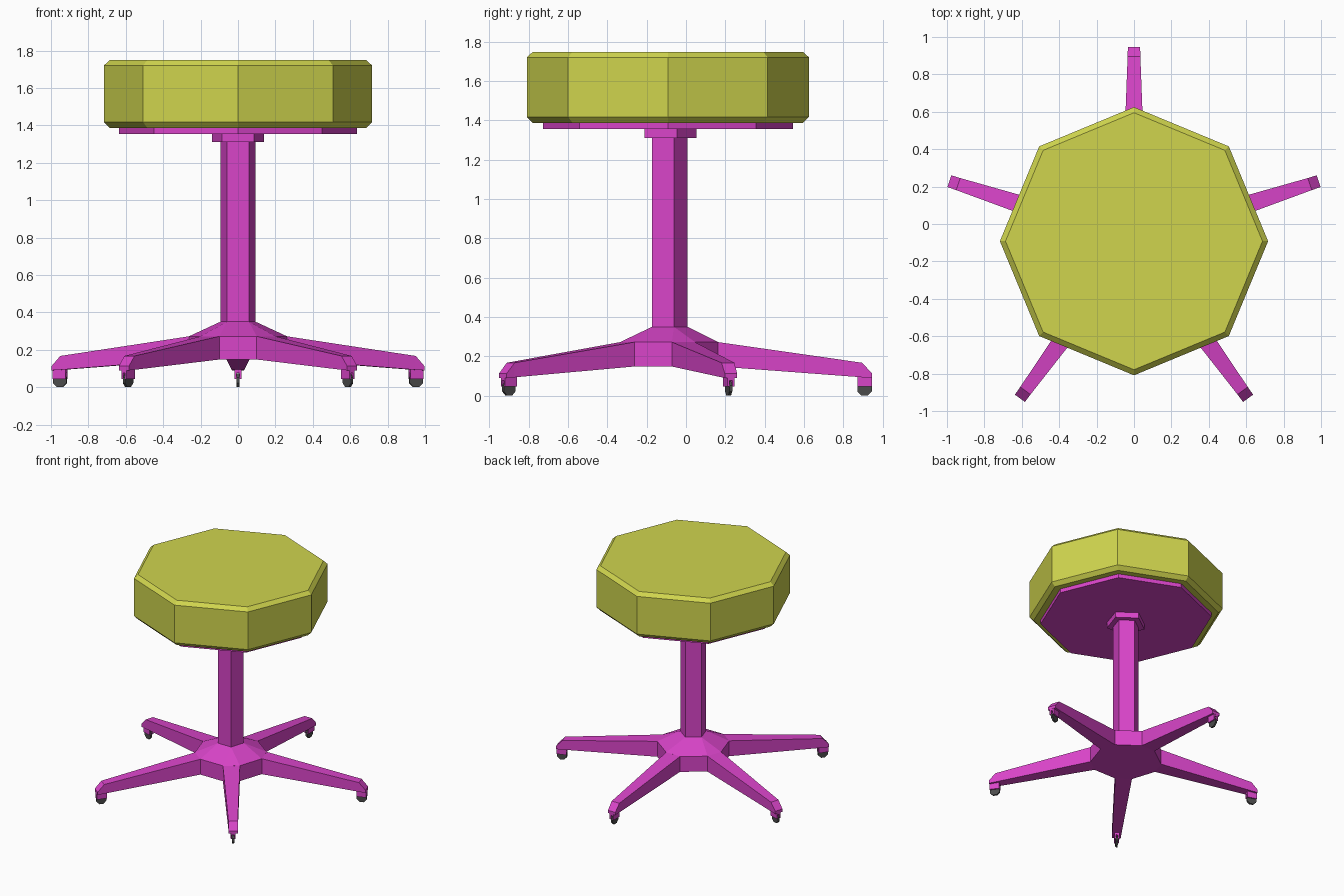
import bpy, bmesh
from math import sin, cos, pi, radians
from mathutils import Matrix, Vector

cube = bpy.data.objects.get("Cube")
if cube:
    bpy.data.objects.remove(cube, do_unlink=True)

CENTRE_Y = -0.092
LEGS = 5


def material(name, rgb):
    m = bpy.data.materials.new(name)
    m.use_nodes = True
    m.diffuse_color = (*rgb, 1)
    m.node_tree.nodes["Principled BSDF"].inputs["Base Color"].default_value = (*rgb, 1)
    return m


yellow = material("olive yellow", (0.63, 0.665, 0.076))
magenta = material("magenta", (0.69, 0.058, 0.58))
grey = material("dark grey", (0.07, 0.07, 0.07))


def finish(name, bm, mat, angle=0):
    bmesh.ops.recalc_face_normals(bm, faces=bm.faces)
    mesh = bpy.data.meshes.new(name)
    bm.to_mesh(mesh)
    bm.free()
    mesh.materials.append(mat)
    ob = bpy.data.objects.new(name, mesh)
    ob.location.y = CENTRE_Y
    ob.rotation_euler.z = angle
    bpy.context.collection.objects.link(ob)
    return ob


def loft(bm, rings):
    """Skin equal-sized point rings and cap both ends."""
    loops = [[bm.verts.new(p) for p in ring] for ring in rings]
    n = len(loops[0])
    for a, b in zip(loops, loops[1:]):
        for i in range(n):
            j = (i + 1) % n
            bm.faces.new((a[i], a[j], b[j], b[i]))
    bm.faces.new(loops[0][::-1])
    bm.faces.new(loops[-1])


def polygon(sides, r, z, start=0):
    return [(r * cos(start + 2 * pi * i / sides),
             r * sin(start + 2 * pi * i / sides), z) for i in range(sides)]


def prism(name, mat, sides, profile, start=0):
    bm = bmesh.new()
    loft(bm, [polygon(sides, r, z, start) for r, z in profile])
    return finish(name, bm, mat)


def box(bm, size, centre):
    mat = Matrix.Translation(centre) @ Matrix.Diagonal((*size, 1))
    bmesh.ops.create_cube(bm, size=1, matrix=mat)


# Seat cushion and its mounting plate
prism("seat_cushion", yellow, 8, [(0.687, 1.387), (0.717, 1.417), (0.717, 1.72), (0.687, 1.748)])
prism("seat_plate", magenta, 8, [(0.635, 1.355), (0.635, 1.389)])

# Five-sided column and collar
prism("collar", magenta, 5, [(0.146, 1.31), (0.146, 1.356)], pi / 2)
prism("column", magenta, 5, [(0.099, 0.34), (0.099, 1.32)], pi / 2)

# Hub: ten-sided base sloping up to the column
bm = bmesh.new()
low, mid, top = [], [], []
for i in range(LEGS):
    a = pi / 2 + 2 * pi * i / LEGS
    top.append(bm.verts.new((0.099 * cos(a), 0.099 * sin(a), 0.35)))
    for side in (-1, 1):
        b = a + side * radians(13.6)
        x, y = 0.263 * cos(b), 0.263 * sin(b)
        low.append(bm.verts.new((x, y, 0.148)))
        mid.append(bm.verts.new((x, y, 0.272)))
for i in range(10):
    j = (i + 1) % 10
    bm.faces.new((low[i], low[j], mid[j], mid[i]))
for i in range(LEGS):
    bm.faces.new((mid[2 * i], mid[2 * i + 1], top[i]))
    j = (i + 1) % LEGS
    bm.faces.new((mid[2 * i + 1], mid[2 * j], top[j], top[i]))
bm.faces.new(low)
bm.faces.new(top)
finish("hub", bm, magenta)

# Tapered legs with castors, repeated around the hub
for i in range(LEGS):
    angle = pi / 2 + 2 * pi * i / LEGS

    bm = bmesh.new()
    rings = []
    for r, half, bottom, height in ((0.255, 0.062, 0.148, 0.272),
                                    (0.988, 0.034, 0.093, 0.167),
                                    (1.038, 0.033, 0.09, 0.112)):
        rings.append([(r, -half, bottom), (r, half, bottom), (r, half, height), (r, -half, height)])
    loft(bm, rings)
    finish(f"leg_{i + 1}", bm, magenta, angle)

    # Slotted fork
    bm = bmesh.new()
    box(bm, (0.074, 0.036, 0.018), (1.0, 0, 0.086))
    for side in (-1, 1):
        box(bm, (0.074, 0.010, 0.034), (1.0, side * 0.013, 0.062))
    finish(f"castor_fork_{i + 1}", bm, magenta, angle)

    # Thin eight-sided wheel
    bm = bmesh.new()
    loft(bm, [[(1.0 + x, y, 0.037 + z) for x, z, _ in polygon(8, 0.040, 0, pi / 8)]
              for y in (-0.0075, 0.0075)])
    finish(f"castor_wheel_{i + 1}", bm, grey, angle)
